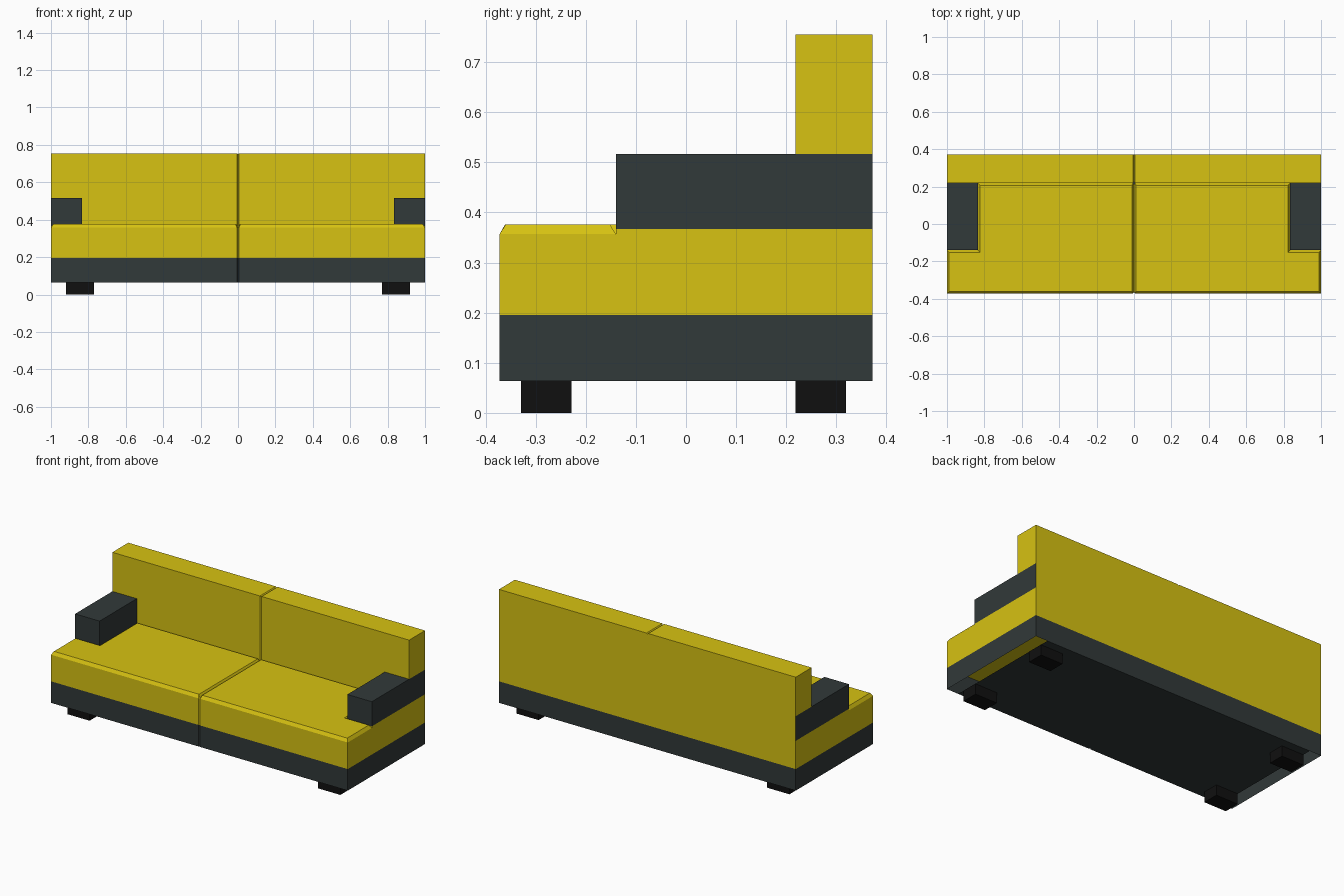
import bpy, bmesh
from mathutils import Vector

if "Cube" in bpy.data.objects:
    bpy.data.objects.remove(bpy.data.objects["Cube"])


def material(name, rgb):
    m = bpy.data.materials.new(name)
    m.diffuse_color = (*rgb, 1)
    m.use_nodes = True
    m.node_tree.nodes["Principled BSDF"].inputs["Base Color"].default_value = m.diffuse_color
    return m


YELLOW = material("mustard_yellow", (0.68, 0.54, 0.006))
DARK = material("dark_slate", (0.031, 0.041, 0.041))
BLACK = material("black", (0.005, 0.005, 0.005))


def prism(outline, z0, z1):
    """Closed prism from a counter-clockwise xy outline."""
    bm = bmesh.new()
    low = [bm.verts.new((x, y, z0)) for x, y in outline]
    high = [bm.verts.new((x, y, z1)) for x, y in outline]
    bm.faces.new(low[::-1])
    bm.faces.new(high)
    n = len(outline)
    for i in range(n):
        j = (i + 1) % n
        bm.faces.new((low[i], low[j], high[j], high[i]))
    bm.normal_update()
    return bm


def rect(x0, x1, y0, y1):
    return [(x0, y0), (x1, y0), (x1, y1), (x0, y1)]


def cut(bm, co, no):
    bmesh.ops.bisect_plane(bm, geom=bm.verts[:] + bm.edges[:] + bm.faces[:],
                           plane_co=Vector(co), plane_no=Vector(no))
    bm.normal_update()


def drop(bm, rule):
    bmesh.ops.delete(bm, geom=[f for f in bm.faces if rule(f)], context='FACES')


def on_middle(f):
    return all(abs(v.co.x) < 1e-5 for v in f.verts)


def finish(name, bm, mats):
    """Right half to object, mirrored to the left."""
    drop(bm, on_middle)
    me = bpy.data.meshes.new(name)
    bm.to_mesh(me)
    bm.free()
    for m in mats:
        me.materials.append(m)
    ob = bpy.data.objects.new(name, me)
    bpy.context.collection.objects.link(ob)
    ob.modifiers.new("mirror", 'MIRROR').use_axis[0] = True
    return ob


D = 0.372        # half depth
BACK = 0.219     # front of the backrest
ARM = 0.835      # inner side of the armrest
ARM_Y = -0.14    # front of the armrest
Z0, Z1, Z2, Z3 = 0.064, 0.195, 0.367, 0.517
NOTCH = 0.006    # centre seam

# base: thin-walled frame, bottom panel stops short of the ends
bm = prism([(0, -D + NOTCH), (NOTCH, -D), (1, -D), (1, D), (0, D)], Z0, Z1)
cut(bm, (0.92, 0, 0), (1, 0, 0))
drop(bm, lambda f: f.normal.z > 0.9
     or (f.normal.z < -0.9 and f.calc_center_median().x > 0.92))
finish("base", bm, [DARK])

# seat cushions: stepped outline around the armrests, chamfered top
bm = prism([(0, -D + NOTCH), (NOTCH, -D), (1, -D), (1, ARM_Y), (ARM, ARM_Y),
            (ARM, BACK), (NOTCH, BACK), (0, BACK - NOTCH)], Z1, 0.357)
top = [f for f in bm.faces if f.normal.z > 0.9]
bmesh.ops.inset_region(bm, faces=top, thickness=0.012, depth=0.019,
                       use_boundary=True, use_even_offset=True)
finish("seat", bm, [YELLOW])

# armrests: yellow lower block, dark upper block
bm = prism(rect(ARM, 1, ARM_Y, BACK), Z1, Z3)
cut(bm, (0, 0, Z2), (0, 0, 1))
for f in bm.faces:
    f.material_index = 1 if f.calc_center_median().z > Z2 else 0
finish("armrest", bm, [YELLOW, DARK])

# backrest: centre seam, dark band on the ends level with the armrests
bm = prism([(0, BACK + NOTCH), (NOTCH, BACK), (1, BACK), (1, D), (0, D)], Z1, 0.755)
cut(bm, (NOTCH, 0, 0), (1, 0, 0))
cut(bm, (0, 0, Z2), (0, 0, 1))
cut(bm, (0, 0, Z3), (0, 0, 1))
for f in bm.faces:
    z = f.calc_center_median().z
    f.material_index = 1 if f.normal.x > 0.9 and Z2 < z < Z3 else 0
for v in bm.verts:
    if v.co.z > 0.75 and v.co.x < 1e-5:
        v.co.z -= 0.006
finish("backrest", bm, [YELLOW, DARK])

# legs
for name, y in (("front_leg", -0.279), ("back_leg", 0.269)):
    finish(name, prism(rect(0.77, 0.92, y - 0.05, y + 0.05), 0, Z0 + 0.001), [BLACK])
